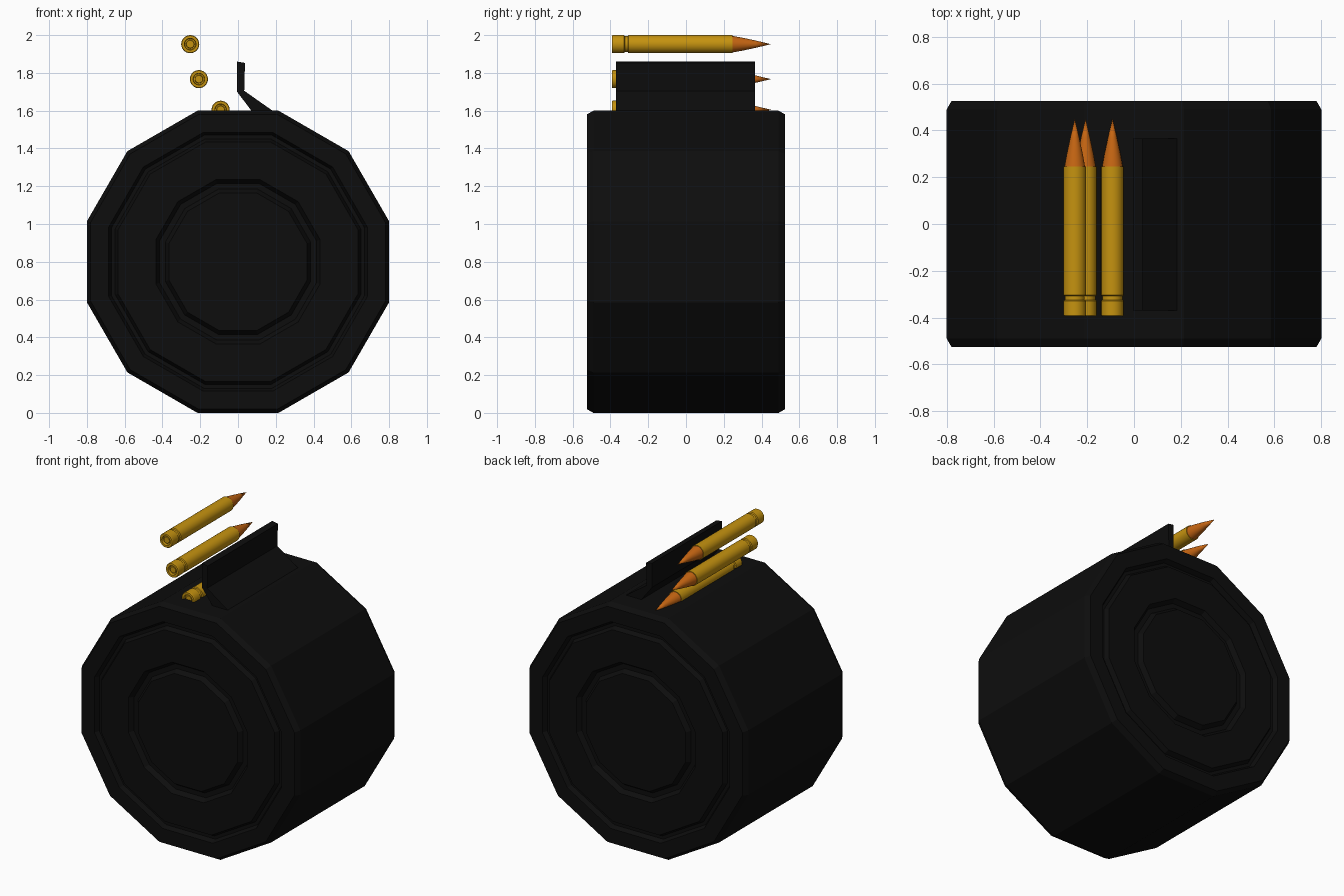
import bpy, bmesh, math

cube = bpy.data.objects.get("Cube")
if cube:
    bpy.data.objects.remove(cube, do_unlink=True)


def material(name, colour, roughness=0.6):
    m = bpy.data.materials.new(name)
    m.use_nodes = True
    m.diffuse_color = (*colour, 1)
    shader = m.node_tree.nodes["Principled BSDF"]
    shader.inputs["Base Color"].default_value = (*colour, 1)
    shader.inputs["Roughness"].default_value = roughness
    return m


black = material("black_metal", (0.004, 0.004, 0.004))
brass = material("brass", (0.56, 0.29, 0.005))
copper = material("copper", (0.56, 0.13, 0.006))


def add_object(name, bm, mats):
    bmesh.ops.remove_doubles(bm, verts=bm.verts, dist=0.0001)
    bmesh.ops.recalc_face_normals(bm, faces=bm.faces)
    mesh = bpy.data.meshes.new(name)
    bm.to_mesh(mesh)
    bm.free()
    for m in mats:
        mesh.materials.append(m)
    obj = bpy.data.objects.new(name, mesh)
    bpy.context.collection.objects.link(obj)
    return obj


def lathe(profile, sides, phase=0.0):
    """Turn (radius, y) points around the y axis."""
    bm = bmesh.new()
    rings = []
    for r, y in profile:
        angles = [phase + math.tau * i / sides for i in range(sides)]
        rings.append([bm.verts.new((r * math.cos(a), y, r * math.sin(a))) for a in angles])
    for a, b in zip(rings, rings[1:]):
        for i in range(sides):
            j = (i + 1) % sides
            bm.faces.new((a[i], a[j], b[j], b[i]))
    return bm


# Twelve-sided drum with two ring grooves in each end
HALF = 0.525
FLOOR = HALF - 0.03
end = [(0, HALF), (0.365, HALF), (0.385, FLOOR), (0.415, FLOOR), (0.435, HALF),
       (0.635, HALF), (0.65, FLOOR), (0.67, FLOOR), (0.685, HALF),
       (0.78, HALF), (0.8, HALF - 0.035)]
corner = 1 / math.cos(math.pi / 12)
profile = [(r * corner, -y) for r, y in end] + [(r * corner, y) for r, y in reversed(end)]
drum = add_object("drum", lathe(profile, 12, math.pi / 12), [black])
drum.location.z = 0.8

# Bent feed plate on top of the drum
outline = [(-0.005, 1.86), (0.037, 1.853), (0.033, 1.705), (0.19, 1.595),
           (0.075, 1.595), (-0.005, 1.7)]
bm = bmesh.new()
face = bm.faces.new([bm.verts.new((x, -0.37, z)) for x, z in outline])
extruded = bmesh.ops.extrude_face_region(bm, geom=[face])
moved = [v for v in extruded["geom"] if isinstance(v, bmesh.types.BMVert)]
bmesh.ops.translate(bm, verts=moved, vec=(0, 0.735, 0))
add_object("feed_plate", bm, [black])

# Cartridges: cased body with extractor groove, primer ring and pointed tip
R = 0.048
TIP_START = 0.245
cartridge = [(0, -0.385), (0.02, -0.385), (0.022, -0.375), (0.029, -0.375), (0.031, -0.393),
             (R - 0.003, -0.393), (R, -0.388), (R, -0.328), (R - 0.006, -0.324),
             (R - 0.006, -0.308), (R, -0.304), (R, TIP_START), (R - 0.004, TIP_START),
             (0.034, 0.3), (0.019, 0.37), (0, 0.45)]
spots = {"upper": (-0.253, 1.952), "middle": (-0.207, 1.767), "lower": (-0.092, 1.605)}
for label, (x, z) in spots.items():
    obj = add_object(label + "_cartridge", lathe(cartridge, 24), [brass, copper])
    obj.location = (x, 0, z)
    for poly in obj.data.polygons:
        poly.material_index = int(poly.center.y > TIP_START + 0.001)
    bpy.ops.object.select_all(action="DESELECT")
    obj.select_set(True)
    bpy.context.view_layer.objects.active = obj
    bpy.ops.object.shade_smooth_by_angle(angle=math.radians(30))
